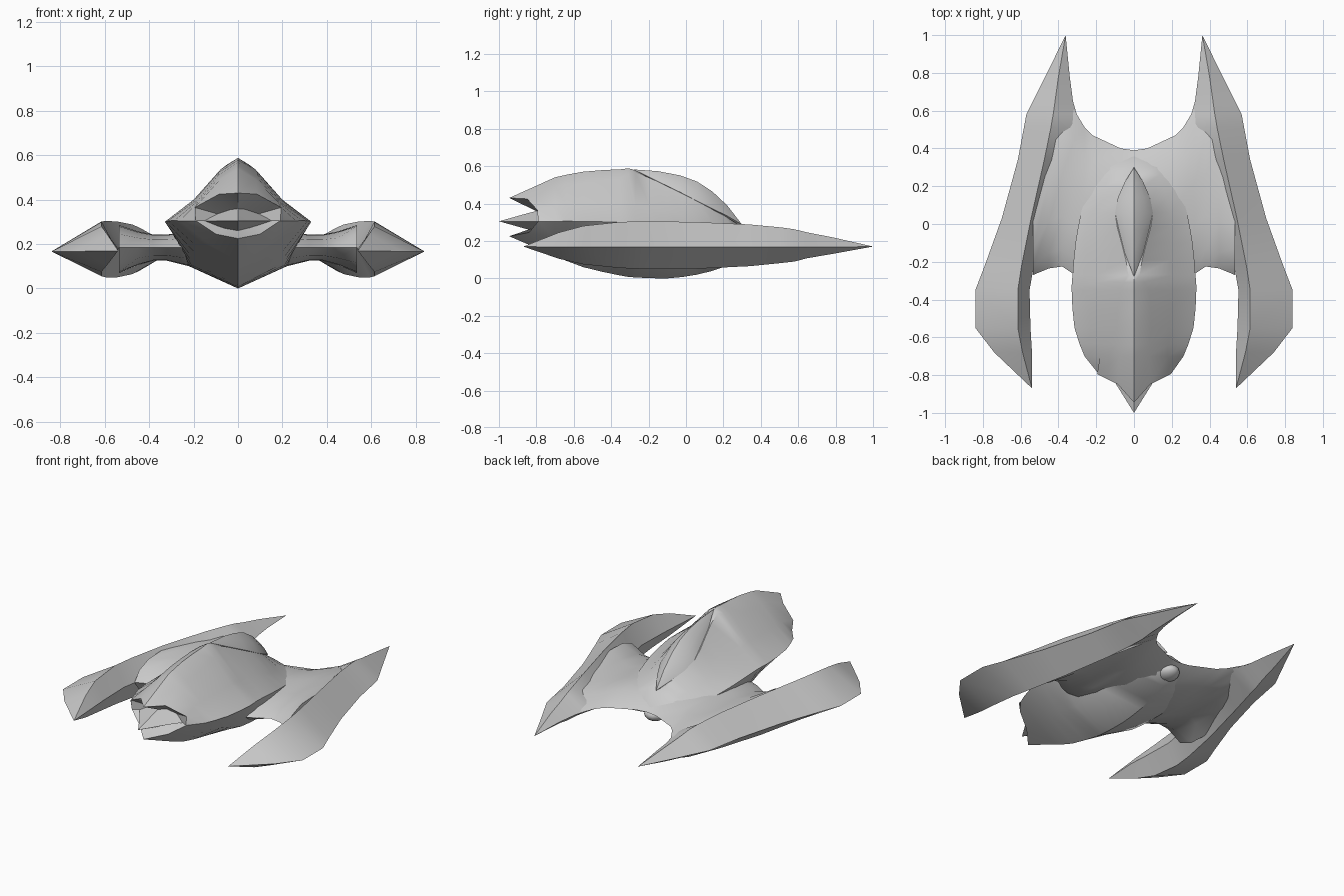
import bpy, bmesh
from mathutils import Vector

if "Cube" in bpy.data.objects:
    bpy.data.objects.remove(bpy.data.objects["Cube"])


def loft(name, rings, angle=35, front_tip=None, rear_tip=None, mirror=False):
    """Skin closed rings of equal length, closing each end with a face or a fan."""
    bm = bmesh.new()
    loops = [[bm.verts.new(p) for p in r] for r in rings]
    n = len(loops[0])
    for a, b in zip(loops, loops[1:]):
        for i in range(n):
            j = (i + 1) % n
            bm.faces.new((a[i], a[j], b[j], b[i]))
    for ring, tip in ((loops[0], front_tip), (loops[-1], rear_tip)):
        if tip is None:
            bm.faces.new(ring)
        else:
            v = bm.verts.new(tip)
            for i in range(n):
                bm.faces.new((ring[i], ring[(i + 1) % n], v))
    bmesh.ops.remove_doubles(bm, verts=bm.verts, dist=0.0005)
    bmesh.ops.recalc_face_normals(bm, faces=bm.faces)
    me = bpy.data.meshes.new(name)
    bm.to_mesh(me)
    bm.free()
    ob = bpy.data.objects.new(name, me)
    bpy.context.collection.objects.link(ob)
    if mirror:
        ob.modifiers.new("mirror", "MIRROR")
    bpy.ops.object.select_all(action="DESELECT")
    ob.select_set(True)
    bpy.context.view_layer.objects.active = ob
    bpy.ops.object.shade_smooth_by_angle(angle=angle * 3.14159 / 180)
    return ob


def both_sides(half):
    """Half ring from top to keel -> full symmetric ring."""
    return half + [(-x, y, z) for x, y, z in half[-2:0:-1]]


def smooth_path(rings, steps=3):
    """Catmull-Rom interpolation between successive rings."""
    out = []
    for k in range(len(rings) - 1):
        quad = [rings[max(k - 1, 0)], rings[k], rings[k + 1], rings[min(k + 2, len(rings) - 1)]]
        for s in range(steps):
            t = s / steps
            ring = []
            for pts in zip(*quad):
                a, b, c, d = map(Vector, pts)
                ring.append(0.5 * (2 * b + (c - a) * t + (2 * a - 5 * b + 4 * c - d) * t * t
                                   + (3 * b - a - 3 * c + d) * t ** 3))
            out.append(ring)
    return out + [rings[-1]]


# Central hull: y, ridge z, shoulder, crease, side edge, lower flank, keel z
hull_stations = [
    (-0.70, .54, .08, .492, .18, .39, .262, .305, .15, .215, .12),
    (-0.55, .57, .09, .51, .19, .395, .315, .305, .18, .185, .06),
    (-0.35, .583, .08, .535, .20, .40, .33, .30, .20, .13, .015),
    (-0.27, .578, .03, .565, .20, .39, .325, .30, .21, .105, .005),
    (-0.10, .465, .066, .492, .19, .365, .31, .28, .22, .10, .0),
    (0.06, .38, .10, .412, .19, .31, .28, .253, .22, .11, .02),
    (0.20, .31, .05, .338, .15, .279, .24, .235, .20, .13, .06),
    (0.30, .272, .03, .274, .12, .25, .20, .22, .15, .15, .11),
]
hull = []
for y, zt, sx, sz, cx, cz, w, wz, lx, lz, zk in hull_stations:
    hull.append(both_sides([(0, y, zt), (sx, y, sz), (cx, y, cz), (w, y, wz), (lx, y, lz), (0, y, zk)]))
jaw = both_sides([(0, -.945, .43), (.085, -.85, .425), (.195, -.795, .365),
                  (.19, -.79, .305), (.10, -.84, .245), (0, -.945, .225)])
loft("hull", [jaw] + smooth_path(hull, 2), 42, front_tip=(0, -.70, .31), rear_tip=(0, .37, .19))

# Pointed tongue in the open jaws
loft("nose_spike", [[(.19, -.72, .305), (0, -.72, .38), (-.19, -.72, .305), (0, -.72, .24)],
                    [(.10, -.84, .305), (0, -.84, .35), (-.10, -.84, .305), (0, -.84, .26)]],
     20, front_tip=(0, -.66, .31), rear_tip=(0, -1.0, .305))

# Leaf-shaped canopy sloping down the back: y, half width, edge z, ridge z
leaf = []
for y, w, e, r in [(-.15, .05, .518, .573), (-.03, .08, .46, .55), (.06, .10, .413, .517),
                   (.14, .085, .373, .465), (.22, .05, .334, .39)]:
    leaf.append([(0, y, r), (w * .6, y, e + (r - e) * .55), (w, y, e), (0, y, e - .05),
                 (-w, y, e), (-w * .6, y, e + (r - e) * .55)])
loft("canopy", leaf, 45, front_tip=(0, -.28, .582), rear_tip=(0, .30, .287))

# Wing deck, lofted sideways: x, front y, rear y, top z, bottom z
deck = []
for x, yf, yr, zt, zb in [(0, -.20, .39, .275, .09), (.07, -.22, .40, .275, .09),
                          (.22, -.30, .47, .258, .10), (.26, -.29, .51, .252, .11),
                          (.32, -.265, .61, .243, .125), (.38, -.225, .66, .243, .125),
                          (.45, -.235, .60, .257, .105), (.535, -.27, .20, .285, .07)]:
    ring = []
    for t, k in [(0, 0), (.1, .6), (.3, .95), (.55, 1), (.8, .8), (1, 0)]:
        ring.append((x, yf + (yr - yf) * t, .185 + (zt - .185) * k))
    for t, k in [(.8, .7), (.55, 1), (.3, .95), (.1, .6)]:
        ring.append((x, yf + (yr - yf) * t, .185 + (zb - .185) * k))
    deck.append(ring)
full_deck = [[(-x, y, z) for x, y, z in r] for r in deck[:0:-1]] + deck
loft("wing_deck", full_deck, 50)

# Side blades: y, inner x, ridge x, outer x, top z, bottom z
blade = []
for y, xi, xr, xo, zt, zb in [(-.68, .54, .59, .74, .245, .105), (-.55, .548, .615, .84, .28, .075),
                              (-.35, .553, .615, .84, .302, .055), (-.22, .53, .595, .79, .304, .05),
                              (.03, .46, .545, .70, .302, .05), (.34, .37, .475, .615, .288, .065),
                              (.51, .275, .44, .583, .272, .082), (.58, .303, .428, .57, .262, .09),
                              (.65, .323, .418, .535, .245, .108), (.78, .34, .40, .47, .22, .13)]:
    blade.append([(xi, y, .18), (xr, y, zt), (xo, y, .167), (xr, y, zb)])
loft("side_blade", blade, 40, front_tip=(.54, -.87, .17), rear_tip=(.362, 1.0, .17), mirror=True)

# Small exhaust bulge beneath the tail
bpy.ops.mesh.primitive_uv_sphere_add(segments=16, ring_count=10, radius=1, location=(0, .30, .15))
tail = bpy.context.object
tail.name = "tail_exhaust"
tail.scale = (.065, .075, .045)
bpy.ops.object.shade_smooth_by_angle(angle=0.7)
